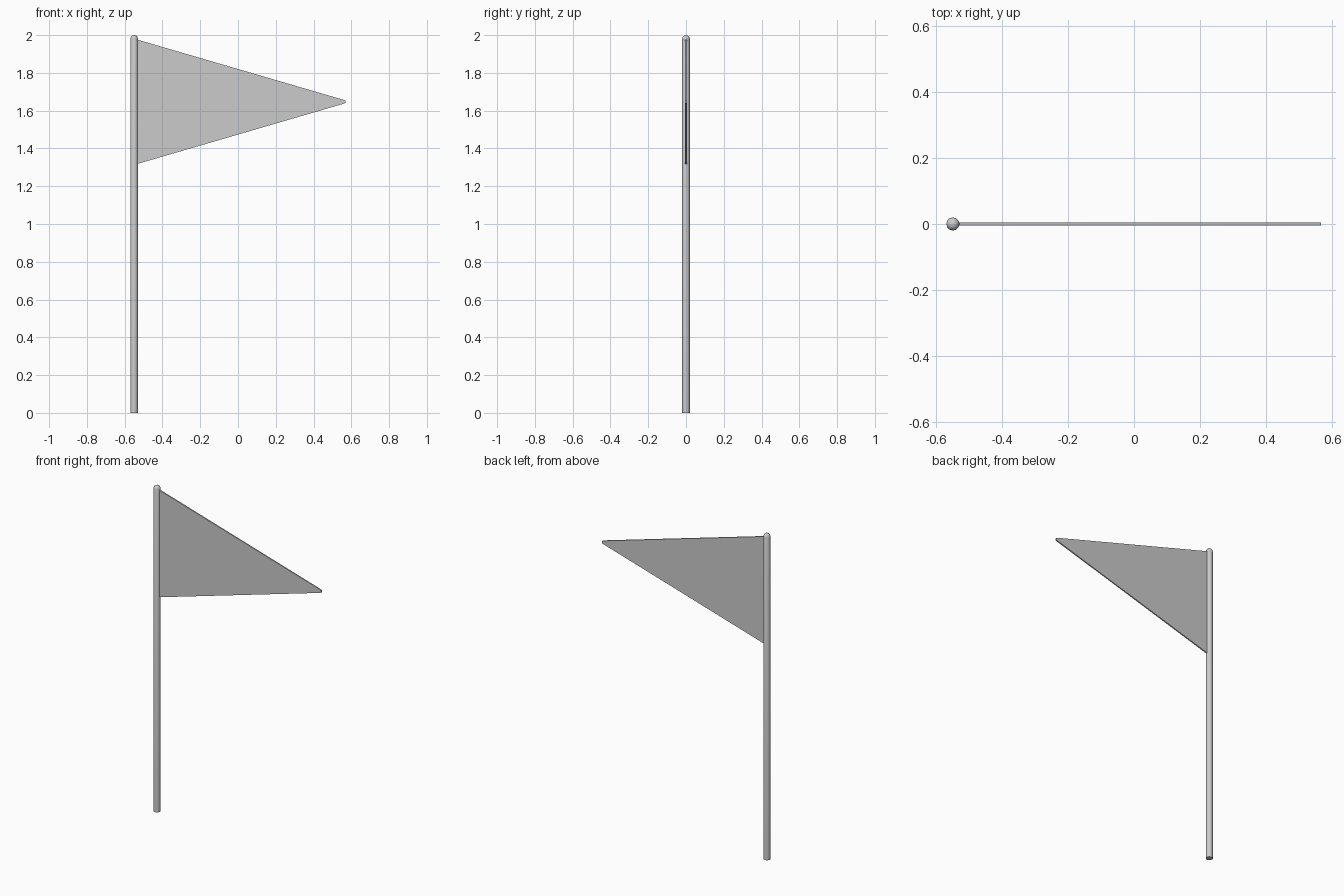
import bpy, bmesh, math

if "Cube" in bpy.data.objects:
    bpy.data.objects.remove(bpy.data.objects["Cube"])

POLE_X, POLE_R, SIDES = -0.55, 0.02, 12


def finish(name, bm):
    bmesh.ops.recalc_face_normals(bm, faces=bm.faces)
    mesh = bpy.data.meshes.new(name)
    bm.to_mesh(mesh)
    bm.free()
    ob = bpy.data.objects.new(name, mesh)
    bpy.context.collection.objects.link(ob)
    bpy.ops.object.select_all(action='DESELECT')
    ob.select_set(True)
    bpy.context.view_layer.objects.active = ob
    bpy.ops.object.shade_smooth_by_angle(angle=math.radians(40))
    return ob


# Pole: lathed profile with a flat foot and a domed top
bm = bmesh.new()
profile = [(POLE_R, 0.0), (POLE_R, 1.982), (0.017, 1.991), (0.010, 1.998)]
rings = []
for r, z in profile:
    rings.append([bm.verts.new((POLE_X + r * math.cos(2 * math.pi * i / SIDES),
                                r * math.sin(2 * math.pi * i / SIDES), z))
                  for i in range(SIDES)])
for lo, hi in zip(rings, rings[1:]):
    for i in range(SIDES):
        j = (i + 1) % SIDES
        bm.faces.new((lo[i], lo[j], hi[j], hi[i]))
bm.faces.new(rings[0])
top = bm.verts.new((POLE_X, 0, 2.0))
for i in range(SIDES):
    bm.faces.new((rings[-1][i], rings[-1][(i + 1) % SIDES], top))
finish("pole", bm)

# Pennant: thin tapering sheet with a blunt tip, hoisted at the pole
bm = bmesh.new()
mid, half_thick = 1.647, 0.004
outline = [(-0.55, 0.334), (0.560, 0.010), (0.568, 0.006)]
pts = [(x, mid + h) for x, h in outline] + [(x, mid - h) for x, h in reversed(outline)]
front = [bm.verts.new((x, -half_thick, z)) for x, z in pts]
back = [bm.verts.new((x, half_thick, z)) for x, z in pts]
bm.faces.new(front)
bm.faces.new(back[::-1])
for i in range(len(pts)):
    j = (i + 1) % len(pts)
    bm.faces.new((front[i], front[j], back[j], back[i]))
finish("pennant", bm)
